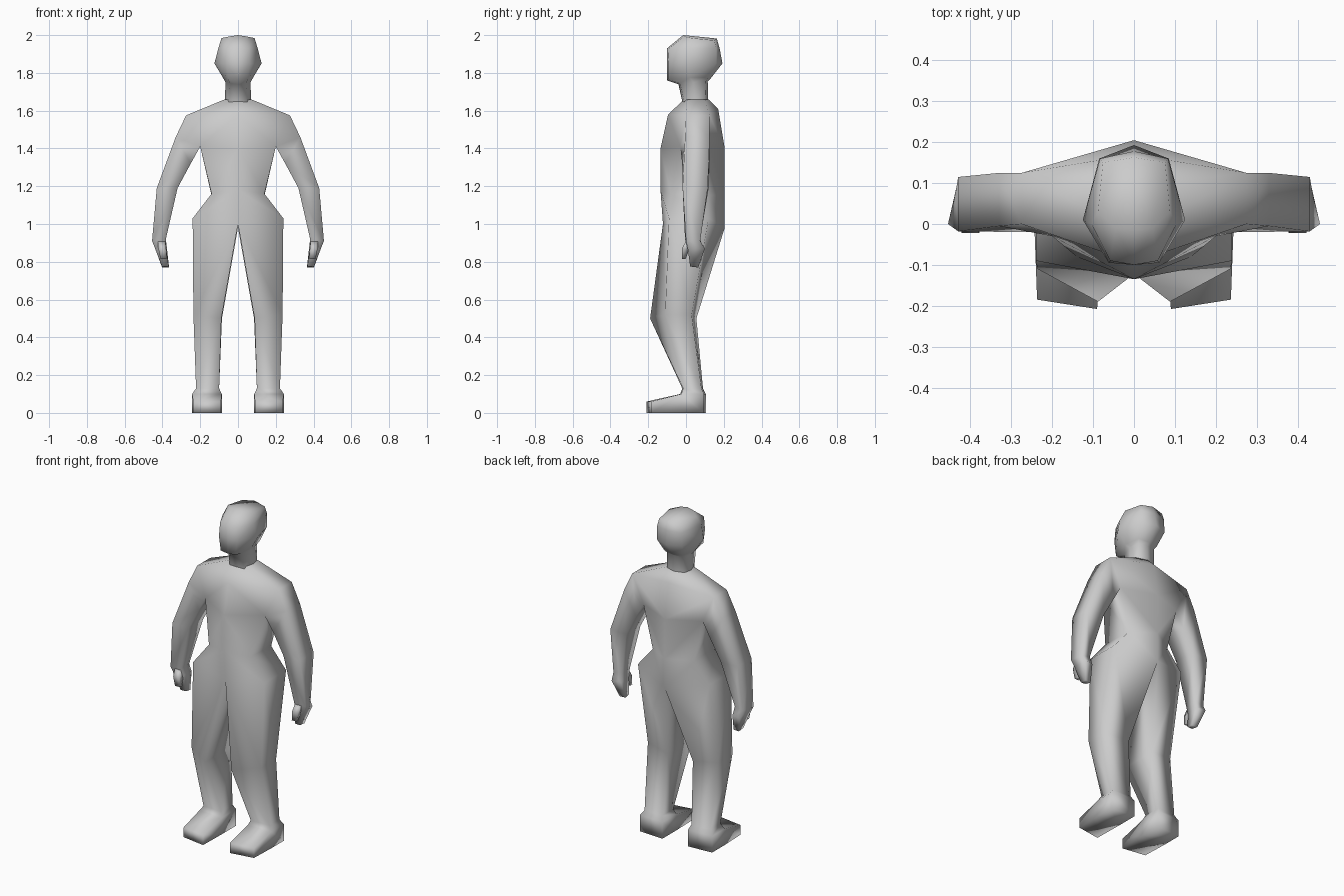
import bpy, bmesh

grey = bpy.data.materials.new("plain_grey")
grey.diffuse_color = (0.6, 0.6, 0.6, 1)


def ring(bm, pts):
    return [bm.verts.new(p) for p in pts]


def bridge(bm, a, b, closed=True, skip=()):
    """Join two rings with quads, leaving out the skipped sides."""
    n = len(a)
    for i in range(n if closed else n - 1):
        if i not in skip:
            j = (i + 1) % n
            bm.faces.new((a[i], a[j], b[j], b[i]))


def loft(bm, start, sections, closed=True):
    """Continue a ring through further sections and return the last one."""
    for pts in sections:
        nxt = ring(bm, pts)
        bridge(bm, start, nxt, closed)
        start = nxt
    return start


def finish(bm, name):
    """Turn a half mesh into a mirrored, smooth object."""
    bmesh.ops.recalc_face_normals(bm, faces=bm.faces[:])
    me = bpy.data.meshes.new(name)
    bm.to_mesh(me)
    bm.free()
    me.materials.append(grey)
    for p in me.polygons:
        p.use_smooth = True
    ob = bpy.data.objects.new(name, me)
    bpy.context.collection.objects.link(ob)
    mod = ob.modifiers.new("mirror", 'MIRROR')
    mod.use_clip = True
    mod.merge_threshold = 0.001
    return ob


# ---- body: torso columns run front centre, side front, side back, back centre
bm = bmesh.new()
neck = ring(bm, [(0, -.02, 1.65), (.07, .01, 1.66), (.07, .10, 1.66), (0, .12, 1.66)])
shoulder = ring(bm, [(0, -.095, 1.58), (.275, 0, 1.575), (.275, .125, 1.575), (0, .17, 1.61)])
chest = ring(bm, [(0, -.135, 1.40), (.20, -.03, 1.41), (.20, .125, 1.41), (0, .205, 1.40)])
bm.faces.new(neck)
bridge(bm, neck, shoulder, False)
bridge(bm, shoulder, chest, False, skip=(1,))      # arm hole on the side
hip = loft(bm, chest, [
    [(0, -.135, 1.18), (.14, -.08, 1.16), (.14, .12, 1.15), (0, .205, 1.16)],
    [(0, -.122, 1.0), (.24, -.09, 1.03), (.24, .12, 1.03), (0, .205, .98)],
], False)

# arm and hand grow from the arm hole
arm_hole = [shoulder[1], shoulder[2], chest[2], chest[1]]
tip = loft(bm, arm_hole, [
    [(.33, -.005, 1.46), (.33, .125, 1.46), (.25, .125, 1.32), (.25, -.02, 1.32)],
    [(.43, -.018, 1.19), (.43, .115, 1.19), (.32, .12, 1.19), (.32, -.018, 1.19)],
    [(.455, .0, .91), (.437, .075, .91), (.382, .075, .92), (.382, -.005, .92)],
    [(.437, .01, .865), (.432, .10, .87), (.376, .09, .87), (.38, .01, .87)],
    [(.402, .022, .775), (.402, .065, .77), (.365, .062, .77), (.367, .024, .775)],
])
bm.faces.new(tip)

# leg down to the top of the foot
foot = loft(bm, hip, [
    [(.088, -.19, .50), (.236, -.11, .52), (.236, .03, .52), (.085, .055, .50)],
    [(.10, -.02, .13), (.222, -.015, .13), (.222, .082, .13), (.10, .09, .13)],
    [(.086, -.03, .10), (.243, -.025, .10), (.243, .095, .10), (.086, .105, .10)],
])
# heel block, open at the front, where the toe is drawn out
sole = ring(bm, [(.086, -.03, 0), (.243, -.025, 0), (.243, .095, 0), (.086, .105, 0)])
bridge(bm, foot, sole, skip=(0,))
bm.faces.new(sole)
toe = loft(bm, [foot[0], foot[1], sole[1], sole[0]], [
    [(.09, -.208, .06), (.237, -.185, .06), (.237, -.185, 0), (.09, -.208, 0)],
])
bm.faces.new(toe)
finish(bm, "body")

# ---- head and neck, five columns from front centre to back centre
bm = bmesh.new()
base = ring(bm, [(0, -.018, 1.64), (.05, -.008, 1.64), (.07, .05, 1.64),
                 (.06, .10, 1.64), (0, .118, 1.64)])
crown = loft(bm, base, [
    [(0, -.04, 1.74), (.045, -.03, 1.745), (.066, .04, 1.75), (.055, .105, 1.755), (0, .115, 1.755)],
    [(0, -.10, 1.76), (.05, -.095, 1.765), (.08, .02, 1.775), (.065, .12, 1.775), (0, .13, 1.77)],
    [(0, -.10, 1.85), (.062, -.095, 1.85), (.125, .01, 1.85), (.085, .16, 1.85), (0, .193, 1.85)],
    [(0, -.10, 1.93), (.058, -.09, 1.93), (.104, .0, 1.93), (.083, .16, 1.93), (0, .178, 1.93)],
    [(0, -.015, 2.0), (.045, -.01, 1.993), (.088, .03, 1.984), (.076, .15, 1.972), (0, .163, 1.982)],
], False)
bm.faces.new(crown)
finish(bm, "head")

# ---- thumb
bm = bmesh.new()
root = ring(bm, [(.385, .0, .91), (.425, .0, .91), (.425, .04, .88), (.385, .04, .88)])
end = loft(bm, root, [
    [(.38, -.022, .87), (.422, -.022, .87), (.415, .015, .86), (.38, .015, .86)],
    [(.378, -.022, .815), (.41, -.022, .815), (.405, -.002, .815), (.378, -.002, .815)],
])
bm.faces.new(root)
bm.faces.new(end)
finish(bm, "thumb")
